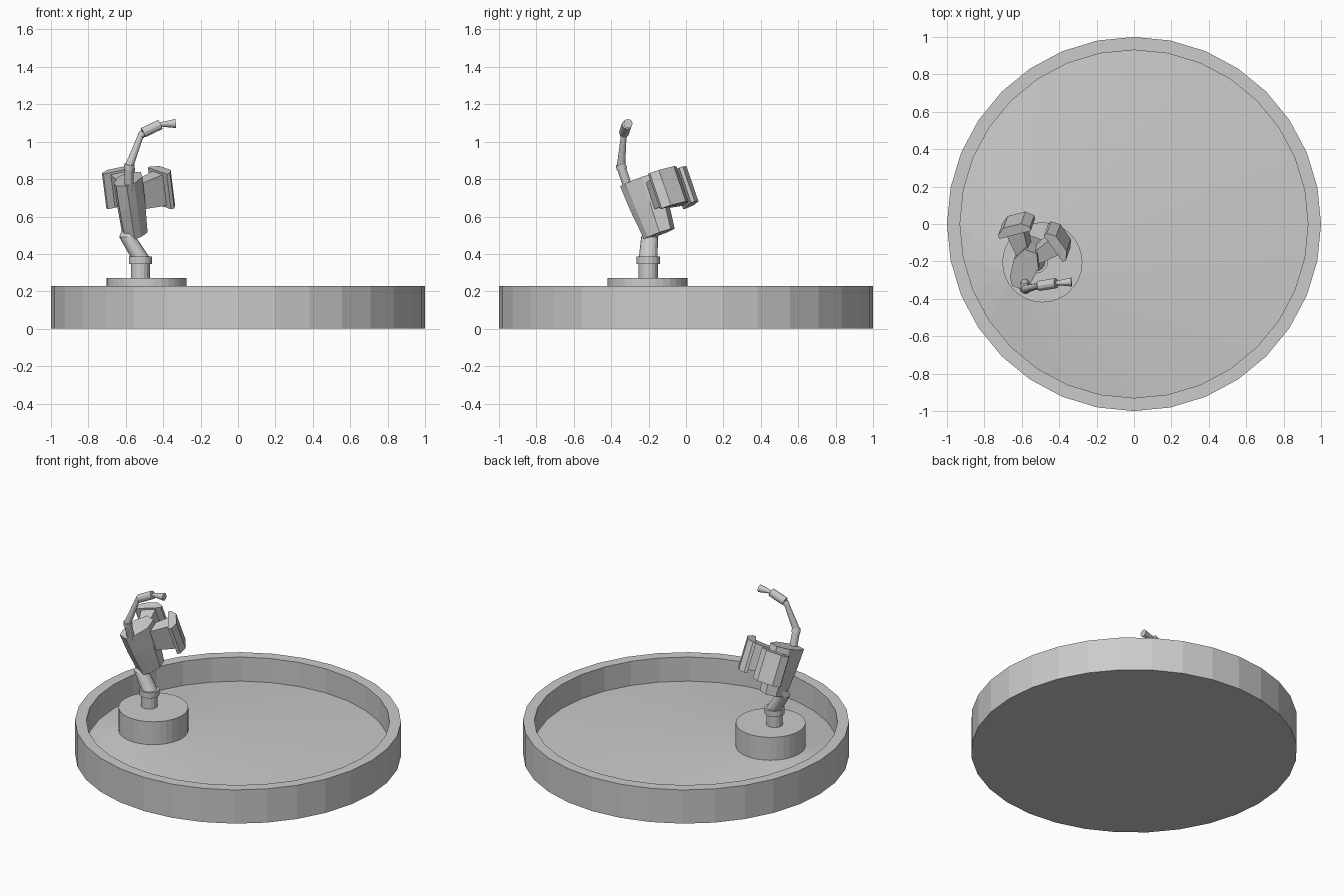
import bpy, bmesh, math
from mathutils import Vector, Matrix

if "Cube" in bpy.data.objects:
    bpy.data.objects.remove(bpy.data.objects["Cube"])

def finish(name, bm, mtx=None):
    if mtx:
        bm.transform(mtx)
    bmesh.ops.recalc_face_normals(bm, faces=bm.faces)
    me = bpy.data.meshes.new(name)
    bm.to_mesh(me)
    bm.free()
    ob = bpy.data.objects.new(name, me)
    bpy.context.collection.objects.link(ob)
    return ob

def loft(name, rings, mtx=None):
    """Skin equal-length rings of points and cap both ends."""
    bm = bmesh.new()
    vs = [[bm.verts.new(p) for p in r] for r in rings]
    n = len(rings[0])
    for a, b in zip(vs, vs[1:]):
        for i in range(n):
            j = (i + 1) % n
            bm.faces.new((a[i], a[j], b[j], b[i]))
    bm.faces.new(vs[0])
    bm.faces.new(vs[-1])
    return finish(name, bm, mtx)

def circle(cx, cy, z, r, n=32):
    return [(cx + r * math.cos(2 * math.pi * i / n),
             cy + r * math.sin(2 * math.pi * i / n), z) for i in range(n)]

def tube(name, p, q, r1, r2, n=12):
    """Tapered cylinder between two points."""
    p, q = Vector(p), Vector(q)
    rot = (q - p).to_track_quat('Z', 'Y').to_matrix().to_4x4()
    return loft(name, [circle(0, 0, 0, r1, n), circle(0, 0, (q - p).length, r2, n)],
                Matrix.Translation(p) @ rot)

# Basin, with its floor rising to the pedestal, which is part of the same skin
PX, PY = -0.49, -0.205
loft("basin_with_pedestal", [
    circle(0, 0, 0, 1), circle(0, 0, .228, 1), circle(0, 0, .228, .93),
    circle(0, 0, .065, .93), circle(PX, PY, .115, .214), circle(PX, PY, .27, .214)])

# Post, collar and leaning neck
SX, SY = -0.522, -0.202
tube("post", (SX, SY, .26), (SX, SY, .36), .051, .051, 16)
tube("collar", (SX, SY, .347), (SX, SY, .385), .062, .062, 16)
loft("neck", [circle(SX, SY, .38, .05, 16), circle(-.59, -.195, .49, .045, 16),
              circle(-.575, -.17, .53, .045, 16)])

# Tilted frame of the body: local x = sideways, y = pad side, z = body axis
azim, tilt = math.radians(70), math.radians(20)
frame = (Matrix.Translation((-.55, -.14, .508))
         @ Matrix.Rotation(azim - math.pi / 2, 4, 'Z')
         @ Matrix.Rotation(tilt, 4, 'X'))

# Body: tapered prism, narrow on the pipe side
half = [(.03, -.115), (.058, -.07), (.07, .03), (.035, .105)]
section = half + [(-x, y) for x, y in reversed(half)]
loft("body", [[(x * sx, y * sy, z) for x, y in section]
              for z, sx, sy in ((0, .9, .74), (.17, .98, .92), (.312, 1, 1))], frame)

# Two arms with curved pads, mirrored about the body
for side, label in ((1, "right"), (-1, "left")):
    turn = frame @ Matrix.Translation((0, .01, .2)) @ Matrix.Rotation(-side * math.radians(36), 4, 'Z')
    arm = []
    for y, w, h in ((.03, .03, .07), (.205, .05, .09)):
        arm.append([(-w, y, -h), (w, y, -h), (w, y, h), (-w, y, h)])
    loft(label + "_arm", arm, turn)
    pad = [(-.088, .185), (.088, .185), (.09, .205), (.05, .238), (-.05, .238), (-.09, .205)]
    loft(label + "_pad", [[(x, y, z) for x, y in pad] for z in (-.1, .1)], turn)

# Jointed pipe with a flared nozzle
a, b, c = (-.583, -.348, .868), (-.516, -.332, 1.043), (-.416, -.316, 1.092)
tube("pipe_lower", (-.583, -.305, .74), a, .024, .024)
tube("pipe_joint", (-.583, -.343, .855), (-.58, -.35, .88), .029, .026)
tube("pipe_upper", a, b, .023, .015)
tube("pipe_elbow", (-.52, -.333, 1.03), (-.508, -.331, 1.05), .019, .019)
tube("pipe_grip", (-.508, -.331, 1.048), c, .027, .027)
tube("nozzle", c, (-.334, -.31, 1.097), .011, .024)
